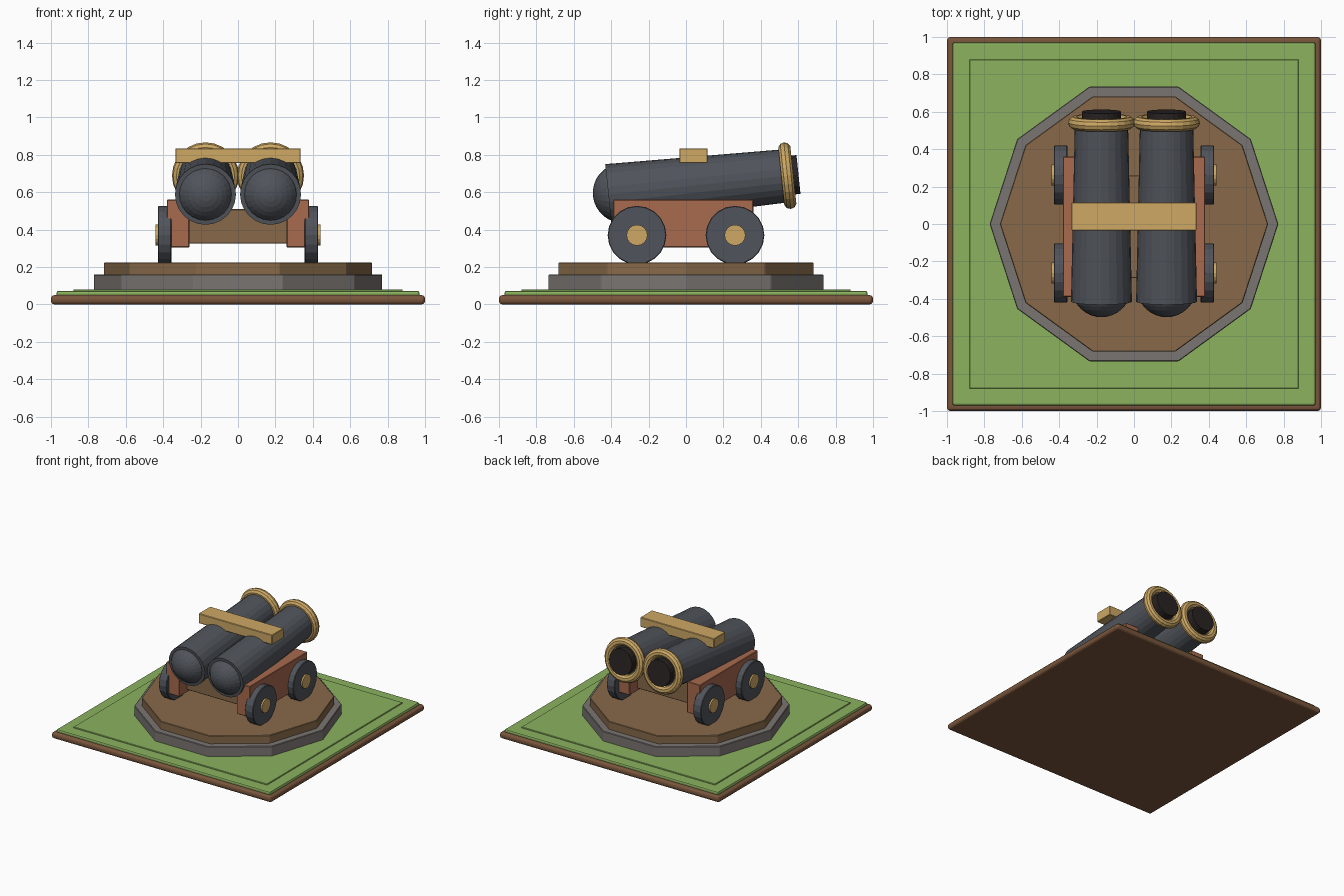
import bpy, bmesh
from math import radians, cos, sin, pi
from mathutils import Matrix, Vector

cube = bpy.data.objects.get("Cube")
if cube:
    bpy.data.objects.remove(cube, do_unlink=True)


def material(name, rgb):
    """Flat material from 0-255 display values, stored as linear."""
    lin = [((c / 255 + 0.055) / 1.055) ** 2.4 for c in rgb] + [1]
    m = bpy.data.materials.new(name)
    m.use_nodes = True
    m.diffuse_color = lin
    m.node_tree.nodes["Principled BSDF"].inputs["Base Color"].default_value = lin
    return m


grass = material("grass green", (139, 178, 94))
dirt = material("dirt brown", (122, 86, 60))
stone = material("stone grey", (122, 117, 114))
timber = material("deck brown", (135, 105, 73))
red_wood = material("red wood", (168, 106, 77))
iron = material("dark iron", (80, 84, 91))
brass = material("brass", (205, 168, 100))
bore = material("bore black", (42, 35, 35))


def add(name, bm, mat, bevel=0, segments=2):
    bmesh.ops.recalc_face_normals(bm, faces=bm.faces)
    mesh = bpy.data.meshes.new(name)
    bm.to_mesh(mesh)
    bm.free()
    mesh.materials.append(mat)
    ob = bpy.data.objects.new(name, mesh)
    bpy.context.collection.objects.link(ob)
    if bevel:
        mod = ob.modifiers.new("edge", 'BEVEL')
        mod.width, mod.segments = bevel, segments
    return ob


def box(name, lo, hi, mat, bevel=0.004, segments=1):
    lo, hi = Vector(lo), Vector(hi)
    bm = bmesh.new()
    bmesh.ops.create_cube(bm, size=1, matrix=Matrix.Translation((lo + hi) / 2)
                          @ Matrix.Diagonal((*(hi - lo), 1)))
    return add(name, bm, mat, bevel, segments)


def cylinder(name, r1, r2, depth, sides, matrix, mat, bevel=0):
    bm = bmesh.new()
    bmesh.ops.create_cone(bm, cap_ends=True, segments=sides, radius1=r1,
                          radius2=r2, depth=depth, matrix=matrix)
    return add(name, bm, mat, bevel, 1)


def torus(name, major, minor, sides, rings, matrix, mat):
    bm = bmesh.new()
    loops = []
    for i in range(sides):
        a = 2 * pi * i / sides
        loops.append([bm.verts.new(matrix @ Vector((
            (major + minor * cos(b)) * cos(a),
            (major + minor * cos(b)) * sin(a), minor * sin(b))))
            for b in (2 * pi * j / rings for j in range(rings))])
    for i in range(sides):
        p, q = loops[i], loops[(i + 1) % sides]
        for j in range(rings):
            k = (j + 1) % rings
            bm.faces.new((p[j], q[j], q[k], p[k]))
    return add(name, bm, mat)


# Ground tile
box("dirt_slab", (-1, -1, 0), (1, 1, 0.05), dirt, 0.02, 3)
box("grass_layer", (-0.97, -0.97, 0.03), (0.97, 0.97, 0.072), grass, 0.01, 2)
box("grass_raised_panel", (-0.88, -0.88, 0.05), (0.88, 0.88, 0.08), grass, 0.003)

# Ten-sided platform, with a corner pointing to the front and back
turn = Matrix.Rotation(radians(90), 4, 'Z')
for name, r, z0, z1, mat in (("stone_base", 0.772, 0.06, 0.16, stone),
                             ("wooden_deck", 0.717, 0.15, 0.225, timber)):
    cylinder(name, r, r, z1 - z0, 10,
             Matrix.Translation((0, 0, (z0 + z1) / 2)) @ turn, mat, 0.004)

# Carriage
box("carriage_bed", (-0.27, -0.29, 0.325), (0.27, 0.26, 0.51), timber)
box("barrel_strap", (-0.335, -0.035, 0.755), (0.335, 0.115, 0.835), brass)

for side, s in (("left", 1), ("right", -1)):
    box(side + "_carriage_cheek", (min(s * 0.26, s * 0.38), -0.39, 0.305),
        (max(s * 0.26, s * 0.38), 0.36, 0.56), red_wood)

    # Wheels with brass hubs
    for end, y in (("front", -0.262), ("back", 0.262)):
        across = Matrix.Rotation(radians(90), 4, 'Y')
        spot = Matrix.Translation((s * 0.392, y, 0.37))
        cylinder(f"{side}_{end}_wheel", 0.157, 0.157, 0.072, 20,
                 spot @ across, iron, 0.004)
        spot = Matrix.Translation((s * 0.405, y, 0.37))
        cylinder(f"{side}_{end}_hub", 0.056, 0.056, 0.072, 16, spot @ across, brass)

    # Barrel: local z runs from the breech to the muzzle, raised six degrees
    axis = Matrix.Translation((s * 0.174, -0.415, 0.588)) \
        @ Matrix.Rotation(radians(-84), 4, 'X')

    def along(d):
        return axis @ Matrix.Translation((0, 0, d))

    cylinder(side + "_barrel", 0.163, 0.142, 0.965, 24, along(0.4825), iron)
    bm = bmesh.new()
    bmesh.ops.create_uvsphere(bm, u_segments=24, v_segments=16, radius=0.16,
                              matrix=along(0.077))
    add(side + "_breech_dome", bm, iron)
    torus(side + "_muzzle_ring", 0.145, 0.034, 24, 10, along(0.962), brass)
    cylinder(side + "_bore", 0.104, 0.104, 0.1, 20, along(0.972), bore)
